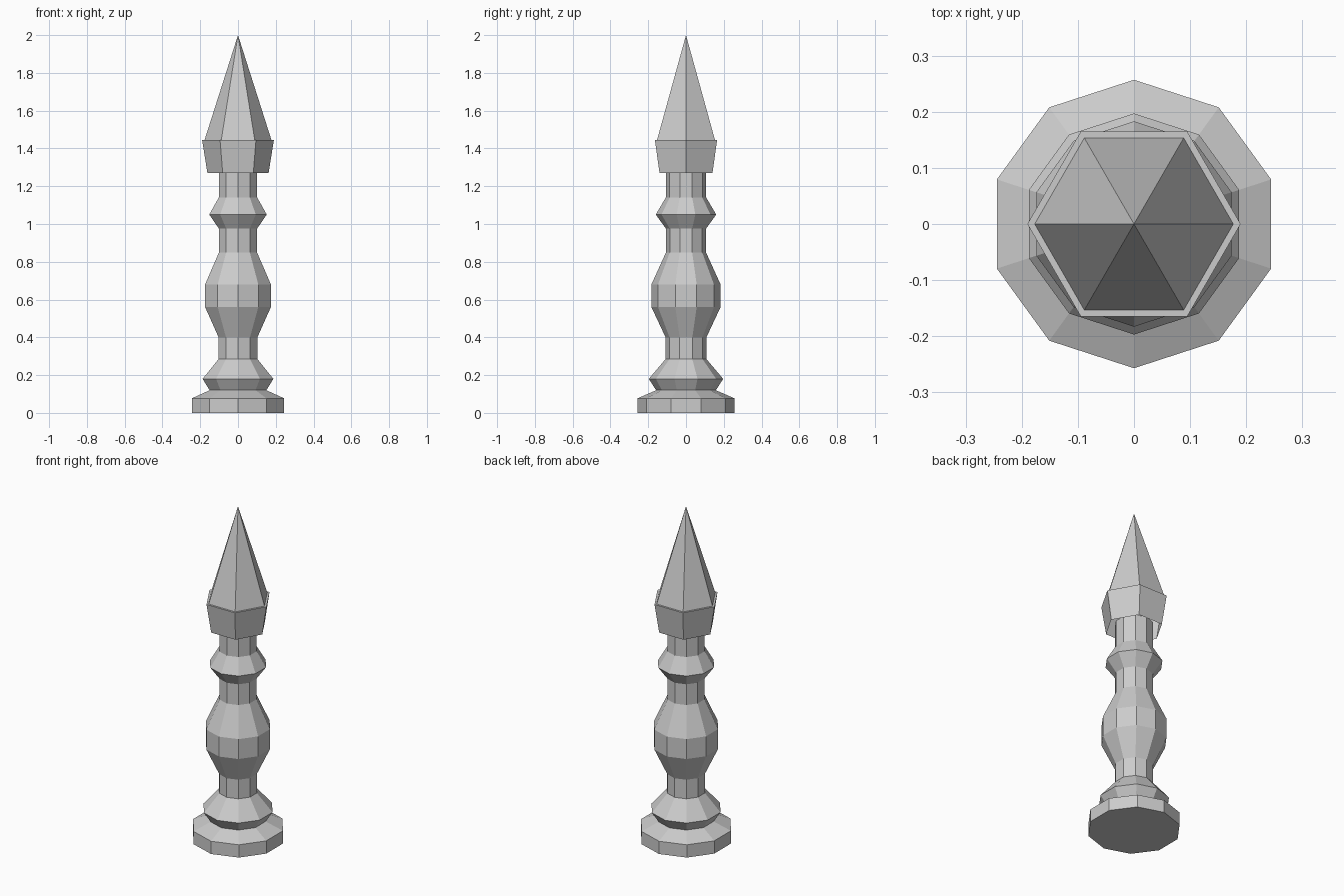
import bpy, bmesh, math

if "Cube" in bpy.data.objects:
    bpy.data.objects.remove(bpy.data.objects["Cube"])

mat = bpy.data.materials.new("plain grey")
mat.diffuse_color = (0.6, 0.6, 0.6, 1)
mat.use_nodes = True
mat.node_tree.nodes["Principled BSDF"].inputs["Base Color"].default_value = mat.diffuse_color


def lathe(name, profile, sides, start, cap_bottom):
    """Spin (radius, z) points into a flat-sided solid; radius 0 makes a tip."""
    bm = bmesh.new()
    rings = []
    for r, z in profile:
        if r == 0:
            rings.append([bm.verts.new((0, 0, z))] * sides)
        else:
            angles = [start + 2 * math.pi * i / sides for i in range(sides)]
            rings.append([bm.verts.new((r * math.cos(a), r * math.sin(a), z)) for a in angles])
    for low, high in zip(rings, rings[1:]):
        for i in range(sides):
            j = (i + 1) % sides
            quad = [low[i], low[j], high[j], high[i]]
            bm.faces.new(list(dict.fromkeys(quad)))
    if cap_bottom:
        bm.faces.new(rings[0][::-1])
    mesh = bpy.data.meshes.new(name)
    bm.to_mesh(mesh)
    bm.free()
    mesh.materials.append(mat)
    obj = bpy.data.objects.new(name, mesh)
    bpy.context.collection.objects.link(obj)


# Ten-sided turned post, corners on the y axis
lathe("turned_post", [
    (0.257, 0), (0.257, 0.077), (0.158, 0.12),       # foot
    (0.197, 0.18), (0.108, 0.285), (0.108, 0.40),    # lower ring and neck
    (0.183, 0.56), (0.183, 0.68), (0.106, 0.85),     # belly
    (0.106, 0.975), (0.16, 1.05), (0.107, 1.14),     # upper ring
    (0.107, 1.30)], 10, math.pi / 2, True)

# Six-sided collar, open below, with a narrow flat rim and a pointed spire
lathe("collar_and_spire", [
    (0.162, 1.27), (0.19, 1.445), (0.177, 1.445), (0, 2)], 6, 0, False)
